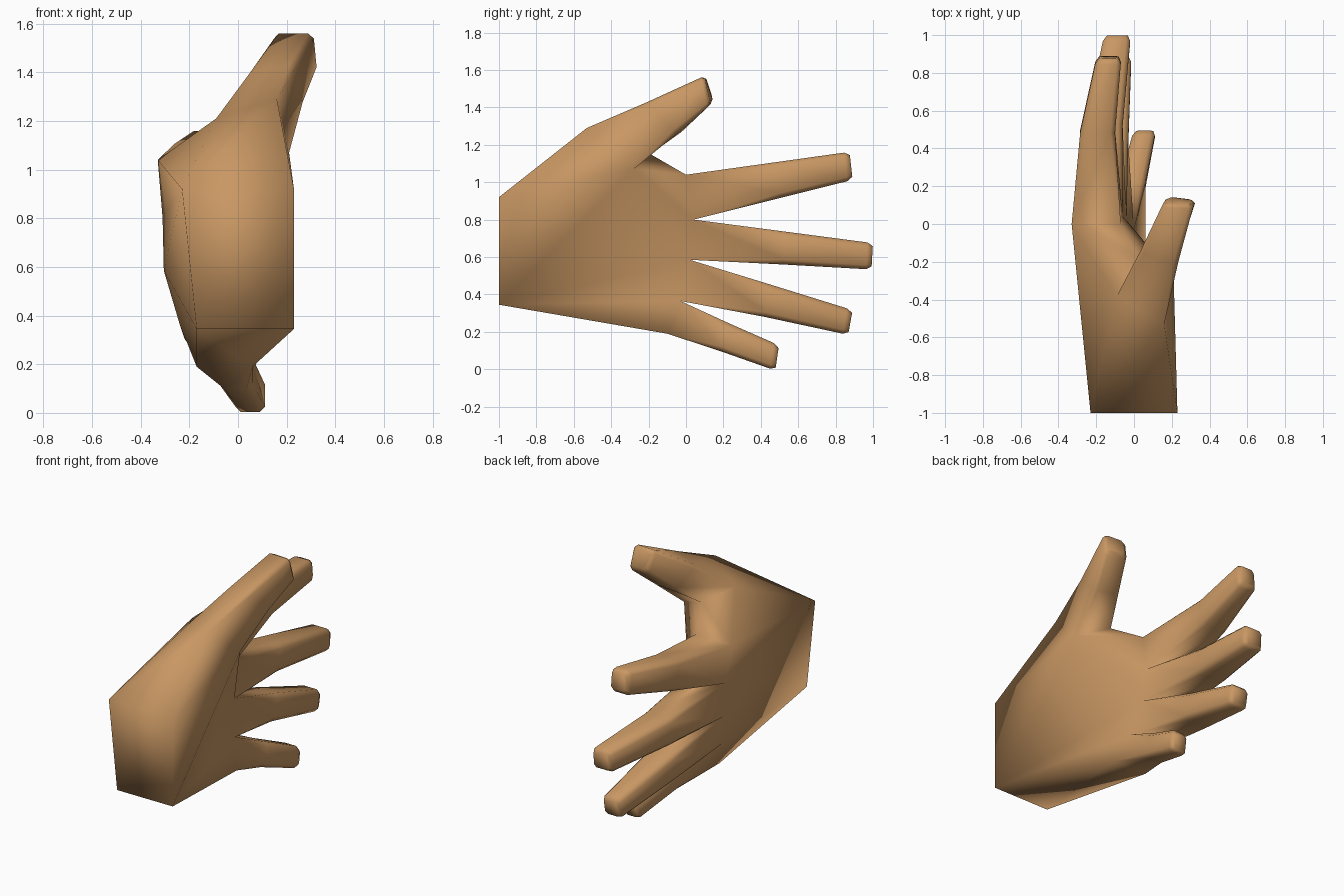
import bpy, bmesh
from mathutils import Vector

if "Cube" in bpy.data.objects:
    bpy.data.objects.remove(bpy.data.objects["Cube"])

skin = bpy.data.materials.new("tan_skin")
skin.diffuse_color = (0.58, 0.31, 0.125, 1)
skin.use_nodes = True
skin.node_tree.nodes["Principled BSDF"].inputs["Base Color"].default_value = skin.diffuse_color

bm = bmesh.new()


def vert(x, y, z):
    return bm.verts.new((x, y, z))


def face(*vs):
    bm.faces.new(vs)


def chamfered_ring(corners, cut):
    """Eight verts: every corner of a four-sided section is cut into two."""
    pts = [Vector(c) for c in corners]
    ring = []
    for i, p in enumerate(pts):
        for q in (pts[i - 1], pts[(i + 1) % 4]):
            ring.append(bm.verts.new(p + (q - p).normalized() * cut))
    return ring


def digit(base, mid, tip, length=0.03):
    """Grow a finger from four base verts through a middle and a tip section."""
    m, t = chamfered_ring(mid, 0.025), chamfered_ring(tip, 0.022)
    for i in range(4):
        j = (i + 1) % 4
        face(base[i], m[2 * i], m[2 * i + 1])
        face(base[i], m[2 * i + 1], m[2 * j], base[j])
    # rounded fingertip
    centre = sum((Vector(c) for c in tip), Vector()) / 4
    mid_centre = sum((Vector(c) for c in mid), Vector()) / 4
    step = (centre - mid_centre).normalized() * length
    end = [bm.verts.new(centre + (v.co - centre) * 0.76 + step) for v in t]
    for a, b in ((m, t), (t, end)):
        for i in range(8):
            j = (i + 1) % 8
            face(a[i], b[i], b[j], a[j])
    face(*end)


def section(x_back, x_palm, top, bottom):
    return [(x_back, *top), (x_palm, *top), (x_palm, *bottom), (x_back, *bottom)]


# wrist corners: back/palm side, top/bottom
bt, pt = vert(-0.23, -1, 0.92), vert(0.23, -1, 0.92)
bb, pb = vert(-0.17, -1, 0.345), vert(0.23, -1, 0.345)

# knuckle row, from index to little finger: (y, z, back x, palm x)
rows = [(0, 1.04, -0.33, -0.07), (0.04, 0.80, -0.31, -0.06),
        (0.02, 0.585, -0.305, -0.04), (-0.03, 0.365, -0.24, 0.0),
        (-0.10, 0.19, -0.17, 0.06)]
K = [vert(xb, y, z) for y, z, xb, xp in rows]
P = [vert(xp, y, z) for y, z, xb, xp in rows]

# thumb base: outer palm, outer back, inner back, inner palm
A, B = vert(0.16, -0.53, 1.29), vert(-0.09, -0.38, 1.21)
W2, W1 = vert(0.02, -0.19, 1.15), vert(0.21, -0.28, 1.07)

# wrist end
face(bt, pt, pb, bb)
# back of hand
face(bt, K[0], K[1])
face(bt, K[1], K[2])
face(bt, K[2], bb)
face(bb, K[2], K[3])
face(bb, K[3], K[4])
# little finger edge
face(bb, K[4], P[4], pb)
# palm
face(pb, P[4], P[3])
face(pb, P[3], P[2])
face(pb, P[2], W1)
face(W1, P[2], P[1])
face(W1, P[1], P[0])
face(pb, W1, pt)
face(pt, W1, A)
# thumb edge and web
face(bt, A, pt)
face(bt, B, A)
face(bt, K[0], B)
face(B, K[0], W2)
face(W2, K[0], P[0])
face(W2, P[0], W1)

# four fingers: middle section and tip section
fingers = [
    (section(-0.285, -0.10, (0.48, 1.107), (0.50, 0.915)),
     section(-0.205, -0.07, (0.845, 1.158), (0.862, 1.005))),
    (section(-0.26, -0.06, (0.52, 0.737), (0.52, 0.56)),
     section(-0.165, -0.02, (0.97, 0.678), (0.962, 0.535))),
    (section(-0.22, -0.03, (0.45, 0.453), (0.42, 0.28)),
     section(-0.15, -0.015, (0.862, 0.325), (0.838, 0.19))),
    (section(-0.08, 0.06, (0.22, 0.25), (0.18, 0.098)),
     section(-0.01, 0.11, (0.47, 0.14), (0.45, 0.003))),
]
for i, (mid, tip) in enumerate(fingers):
    digit([K[i], P[i], P[i + 1], K[i + 1]], mid, tip)

# thumb
digit([A, B, W2, W1],
      [(0.23, -0.22, 1.43), (0.03, -0.15, 1.40), (0.10, -0.02, 1.27), (0.27, -0.05, 1.26)],
      [(0.31, 0.08, 1.56), (0.145, 0.09, 1.56), (0.17, 0.135, 1.42), (0.325, 0.115, 1.40)],
      0.02)

bmesh.ops.recalc_face_normals(bm, faces=bm.faces[:])
for f in bm.faces:
    f.smooth = True
mesh = bpy.data.meshes.new("hand")
bm.to_mesh(mesh)
bm.free()
mesh.materials.append(skin)
hand = bpy.data.objects.new("hand", mesh)
bpy.context.collection.objects.link(hand)
